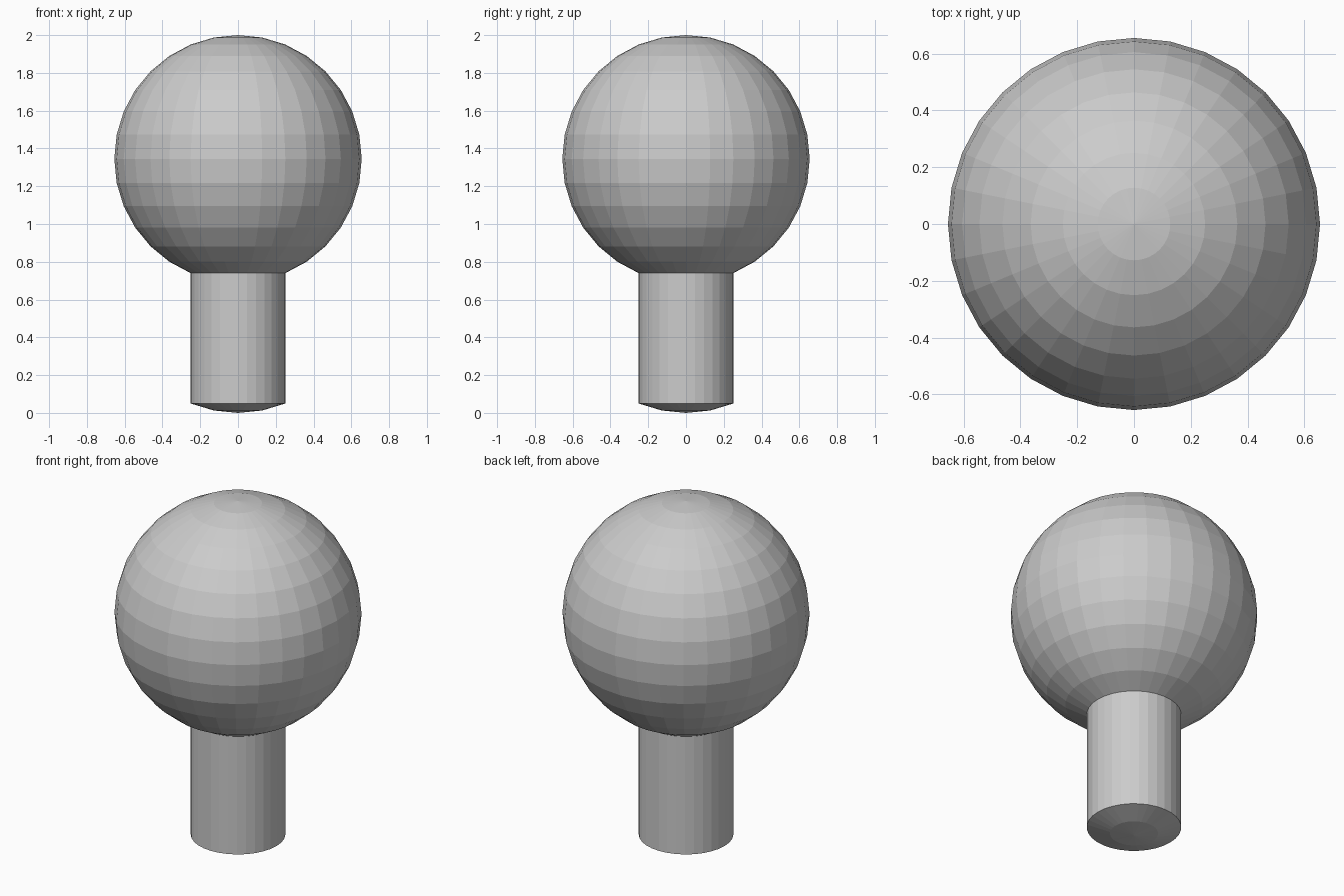
import bpy
import bmesh
from mathutils import Vector

if "Cube" in bpy.data.objects:
    bpy.data.objects.remove(bpy.data.objects["Cube"])

R = 0.655                 # ball radius
CENTRE_Z = 2 - R          # the top of the ball touches z = 2
STEM_DROP = 2 - 2 * R     # distance the bottom cap is pulled down to the ground

# Ball: flat-shaded sphere, 32 segments by 16 rings
bm = bmesh.new()
bmesh.ops.create_uvsphere(bm, u_segments=32, v_segments=16, radius=R)
bmesh.ops.translate(bm, verts=bm.verts, vec=Vector((0, 0, CENTRE_Z)))

# Stem: extrude the two lowest rings of faces straight down
cap = [f for f in bm.faces if f.calc_center_median().z < CENTRE_Z - R * 0.93]
result = bmesh.ops.extrude_face_region(bm, geom=cap)
moved = [g for g in result["geom"] if isinstance(g, bmesh.types.BMVert)]
bmesh.ops.translate(bm, verts=moved, vec=Vector((0, 0, -STEM_DROP)))
leftover = [f for f in cap if f.is_valid]
if leftover:
    bmesh.ops.delete(bm, geom=leftover, context='FACES')
bmesh.ops.recalc_face_normals(bm, faces=bm.faces)

mesh = bpy.data.meshes.new("ball_on_stem")
bm.to_mesh(mesh)
bm.free()
bpy.context.collection.objects.link(bpy.data.objects.new("ball_on_stem", mesh))
